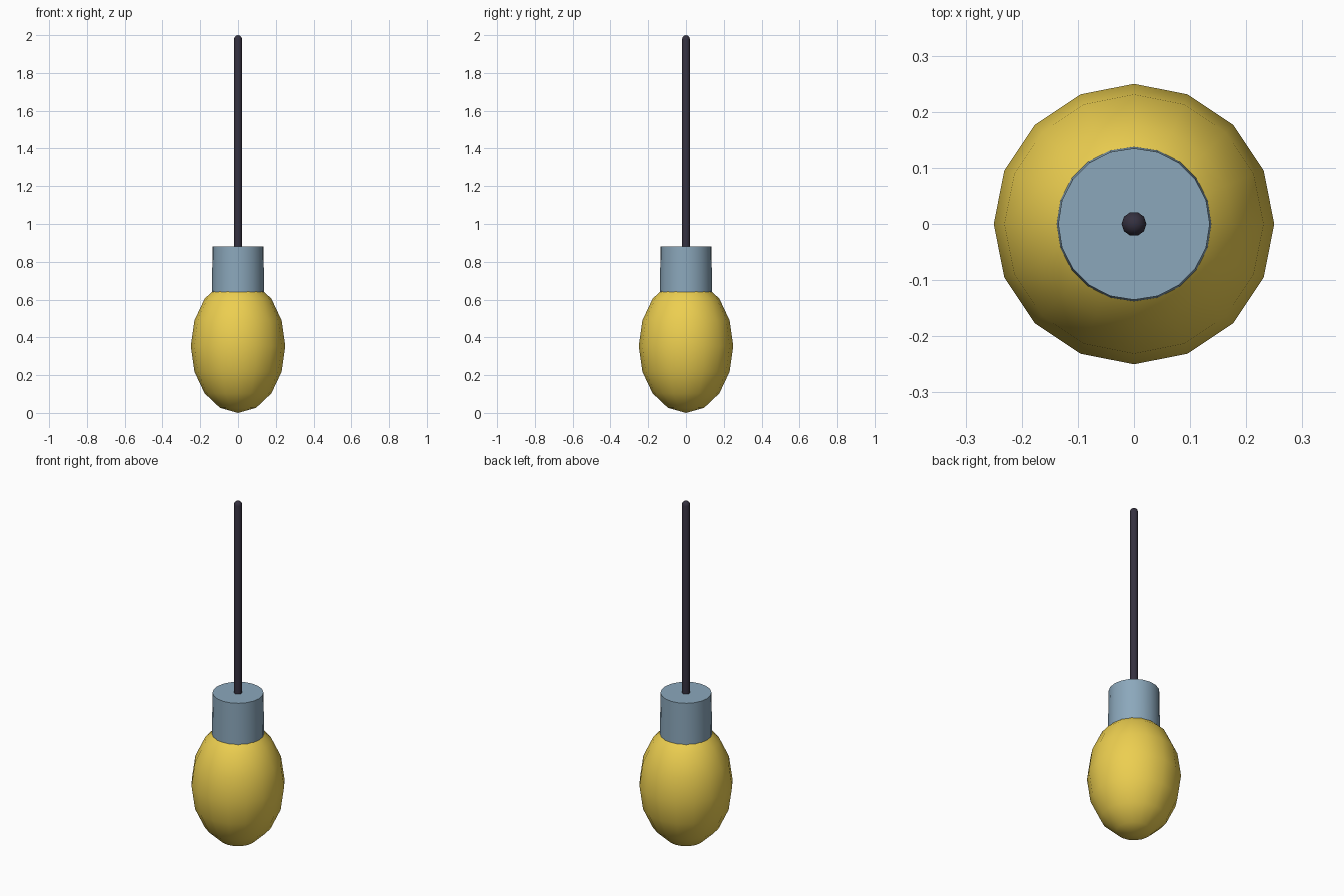
import bpy
import math

if "Cube" in bpy.data.objects:
    bpy.data.objects.remove(bpy.data.objects["Cube"])


def finish(name, color, angle):
    ob = bpy.context.object
    ob.name = name
    mat = bpy.data.materials.new(name + "_paint")
    mat.diffuse_color = (*color, 1)
    mat.use_nodes = True
    mat.node_tree.nodes["Principled BSDF"].inputs["Base Color"].default_value = mat.diffuse_color
    ob.data.materials.append(mat)
    bpy.ops.object.shade_smooth_by_angle(angle=math.radians(angle))
    return ob


# glass bulb: low-poly stretched sphere
bpy.ops.mesh.primitive_uv_sphere_add(segments=16, ring_count=8, radius=1, location=(0, 0, 0.354))
bulb = bpy.context.object
bulb.scale = (0.25, 0.25, 0.354)
bpy.ops.object.transform_apply(location=False, rotation=False, scale=True)
finish("bulb", (0.84, 0.62, 0.08), 60)

# socket: slightly tapered cylinder gripping the bulb neck
bpy.ops.mesh.primitive_cone_add(vertices=20, radius1=0.138, radius2=0.135,
                                depth=0.25, location=(0, 0, 0.755))
finish("socket", (0.26, 0.39, 0.50), 40)

# hanging cord: thin rod with a rounded top end, revolved from a half profile
R, SIDES, BOTTOM, TOP = 0.022, 10, 0.86, 2.0
profile = [(R, BOTTOM)]
profile += [(R * math.cos(a), TOP - R + R * math.sin(a))
            for a in (math.radians(d) for d in (0, 30, 60))]
verts = [(r * math.cos(2 * math.pi * i / SIDES), r * math.sin(2 * math.pi * i / SIDES), z)
         for r, z in profile for i in range(SIDES)]
faces = [(k * SIDES + i, k * SIDES + (i + 1) % SIDES,
          (k + 1) * SIDES + (i + 1) % SIDES, (k + 1) * SIDES + i)
         for k in range(len(profile) - 1) for i in range(SIDES)]
tip = len(verts)
verts.append((0, 0, TOP))
last = (len(profile) - 1) * SIDES
faces += [(last + i, last + (i + 1) % SIDES, tip) for i in range(SIDES)]
faces.append(tuple(reversed(range(SIDES))))
mesh = bpy.data.meshes.new("cord")
mesh.from_pydata(verts, [], faces)
cord = bpy.data.objects.new("cord", mesh)
bpy.context.collection.objects.link(cord)
bpy.ops.object.select_all(action='DESELECT')
cord.select_set(True)
bpy.context.view_layer.objects.active = cord
finish("cord", (0.035, 0.03, 0.05), 50)
